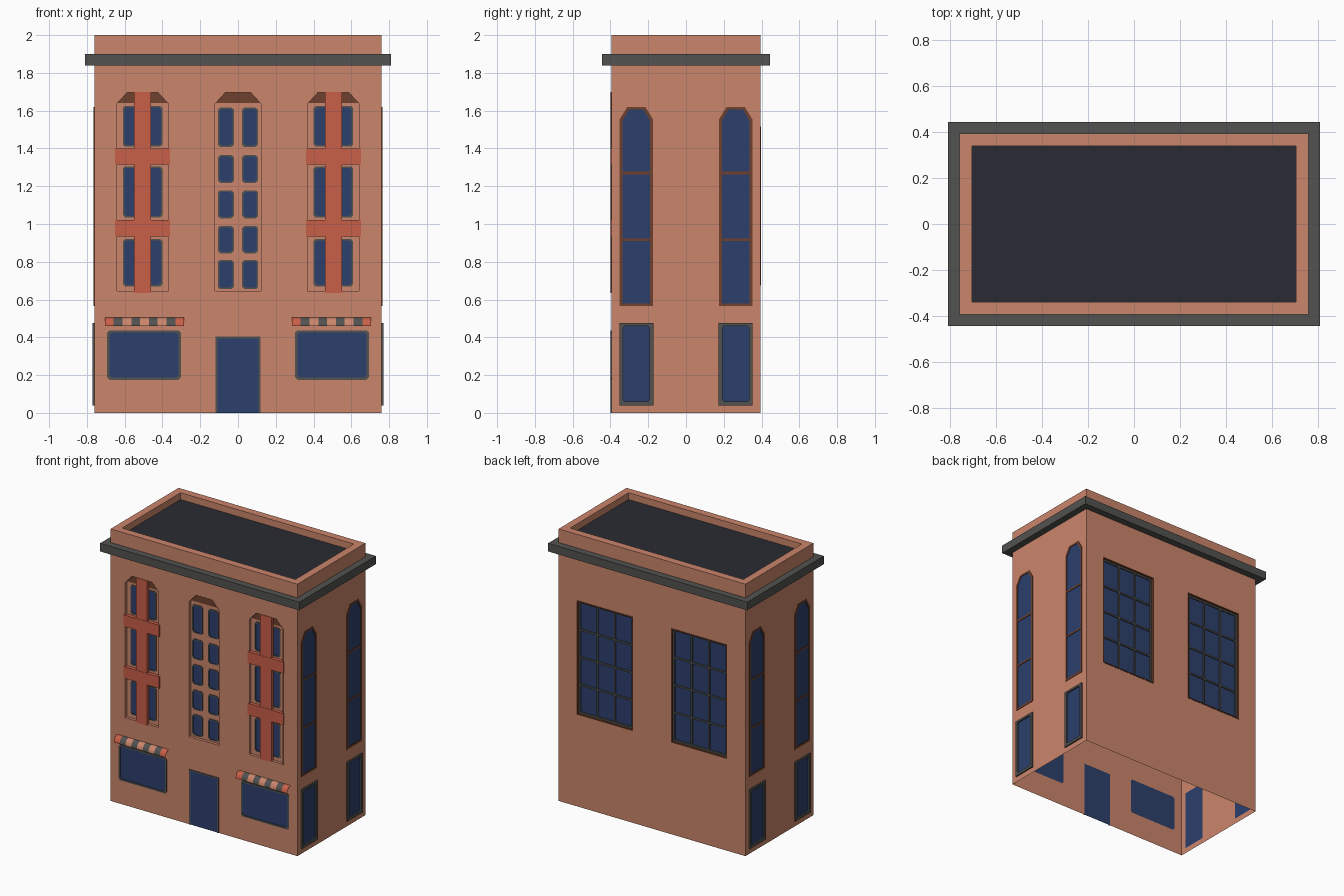
import bpy, bmesh, math
from mathutils import Matrix, Vector

if "Cube" in bpy.data.objects:
    bpy.data.objects.remove(bpy.data.objects["Cube"])


def material(name, rgb):
    m = bpy.data.materials.new(name)
    m.diffuse_color = (*rgb, 1)
    m.use_nodes = True
    m.node_tree.nodes["Principled BSDF"].inputs["Base Color"].default_value = m.diffuse_color
    return m


WALL = material("salmon wall", (0.597, 0.235, 0.147))
GLASS = material("blue glass", (0.025, 0.050, 0.150))
GREY = material("dark grey", (0.084, 0.084, 0.082))
BROWN = material("brown frame", (0.156, 0.053, 0.026))
RED = material("red band", (0.580, 0.114, 0.065))
ROOF = material("roof tar", (0.023, 0.024, 0.033))

W, D, TOP = 0.76, 0.395, 1.95


def side(u, n, dist):
    """Matrix taking (across, up, outward) to one wall of the building."""
    u, n = Vector(u), Vector(n)
    m = Matrix((u, Vector((0, 0, 1)), n)).transposed().to_4x4()
    m.translation = n * dist
    return m


FRONT = side((1, 0, 0), (0, -1, 0), D)
BACK = side((-1, 0, 0), (0, 1, 0), D)
RIGHT = side((0, 1, 0), (1, 0, 0), W)
LEFT = side((0, -1, 0), (-1, 0, 0), W)
FLAT = Matrix.Identity(4)


def rect(x0, x1, z0, z1, c=0.0):
    if not c:
        return [(x0, z0), (x1, z0), (x1, z1), (x0, z1)]
    return [(x0 + c, z0), (x1 - c, z0), (x1, z0 + c), (x1, z1 - c),
            (x1 - c, z1), (x0 + c, z1), (x0, z1 - c), (x0, z0 + c)]


def arch(x0, x1, z0, z1, cx, cz):
    return [(x0, z0), (x1, z0), (x1, z1 - cz), (x1 - cx, z1), (x0 + cx, z1), (x0, z1 - cz)]


def finish(name, bm, mats, M):
    me = bpy.data.meshes.new(name)
    bm.transform(M)
    bm.to_mesh(me)
    bm.free()
    for m in mats:
        me.materials.append(m)
    ob = bpy.data.objects.new(name, me)
    bpy.context.collection.objects.link(ob)
    return ob


def plate(name, loops, mat, M, d=0.0, thick=0.0, closed=False):
    """Fill nested outlines (inner ones are holes), optionally raised outward."""
    cu = bpy.data.curves.new(name, 'CURVE')
    cu.dimensions, cu.fill_mode = '2D', 'BOTH'
    for pts in loops:
        sp = cu.splines.new('POLY')
        sp.points.add(len(pts) - 1)
        for p, (x, y) in zip(sp.points, pts):
            p.co = (x, y, 0, 1)
        sp.use_cyclic_u = True
    tmp = bpy.data.objects.new("tmp", cu)
    bpy.context.collection.objects.link(tmp)
    dg = bpy.context.evaluated_depsgraph_get()
    me = bpy.data.meshes.new_from_object(tmp.evaluated_get(dg))
    bm = bmesh.new()
    bm.from_mesh(me)
    bpy.data.objects.remove(tmp)
    bpy.data.curves.remove(cu)
    bpy.data.meshes.remove(me)
    bmesh.ops.remove_doubles(bm, verts=bm.verts, dist=1e-5)
    for f in bm.faces:
        f.material_index = 0
        f.smooth = False
        f.normal_update()
        if f.normal.z < 0:
            f.normal_flip()
    if thick:
        r = bmesh.ops.extrude_face_region(bm, geom=bm.faces[:], use_keep_orig=closed)
        vs = [g for g in r["geom"] if isinstance(g, bmesh.types.BMVert)]
        if not closed:
            old = [f for f in bm.faces if all(v not in vs for v in f.verts)]
            bmesh.ops.delete(bm, geom=old, context='FACES_ONLY')
        bmesh.ops.translate(bm, verts=vs, vec=(0, 0, thick))
        bmesh.ops.recalc_face_normals(bm, faces=bm.faces[:])
        up = [f for f in bm.faces if abs(f.normal.z) > .9 and f.calc_center_median().z > thick / 2]
        if up and up[0].normal.z < 0:
            bmesh.ops.reverse_faces(bm, faces=bm.faces[:])
    return finish(name, bm, [mat], M @ Matrix.Translation((0, 0, d)))


# ---- roof, parapet and cornice
inner = rect(-0.705, 0.705, -0.34, 0.34)
plate("roof", [inner], ROOF, FLAT, TOP)
plate("parapet", [rect(-W, W, -D, D), inner], WALL, FLAT, TOP, 0.05)
plate("cornice", [rect(-0.81, 0.81, -0.445, 0.445), rect(-W, W, -D, D)],
      GREY, FLAT, 1.84, 0.06, True)

# ---- front wall with niches, shop windows and door notch
niches = {-0.505: 0.14, 0.0: 0.125, 0.505: 0.14}
niche_loops = [arch(c - h, c + h, 0.64, 1.70, 0.055, 0.06) for c, h in niches.items()]
shops = [rect(s * 0.498 - 0.195, s * 0.498 + 0.195, 0.175, 0.437, 0.012) for s in (-1, 1)]
outline = [(-W, 0), (-0.115, 0), (-0.115, 0.405), (0.115, 0.405), (0.115, 0), (W, 0),
           (W, TOP), (-W, TOP)]
plate("front_wall", [outline] + niche_loops + shops, WALL, FRONT)
plate("shop_glass", shops, GLASS, FRONT)
for s, loop in zip((-1, 1), shops):
    c = s * 0.498
    plate("shop_frame", [loop, rect(c - 0.183, c + 0.183, 0.187, 0.425, 0.012)],
          GREY, FRONT, 0, 0.005)
plate("door", [rect(-0.115, 0.115, 0, 0.405)], GLASS, FRONT)
plate("door_frame", [[(-0.12, 0), (-0.108, 0), (-0.108, 0.395), (0.108, 0.395), (0.108, 0),
                      (0.12, 0), (0.12, 0.405), (-0.12, 0.405)]], GREY, FRONT, 0, 0.005)

# ---- niche panels, panes and reveals
DEEP = -0.02
for (c, h), loop in zip(niches.items(), niche_loops):
    if c:
        rows = [(0.67, 0.92), (1.035, 1.305), (1.41, 1.625)]
        cols = [(-0.105, -0.015), (0.015, 0.105)]
    else:
        rows = [(0.655, 0.81), (0.845, 0.99), (1.03, 1.178), (1.217, 1.365), (1.408, 1.617)]
        cols = [(-0.107, -0.022), (0.022, 0.107)]
    panes = [(c + a, c + b, z0, z1) for a, b in cols for z0, z1 in rows]
    loops = [rect(*p, 0.012) for p in panes]
    rims = [rect(a + 0.008, b - 0.008, z0 + 0.008, z1 - 0.008, 0.012) for a, b, z0, z1 in panes]
    plate("niche_panel", [rect(c - h, c + h, 0.64, 1.64)] + loops, WALL, FRONT, DEEP)
    plate("niche_glass", loops, GLASS, FRONT, DEEP)
    plate("niche_pane_frames", loops + rims, GREY, FRONT, DEEP, 0.004)
    plate("niche_head", [arch(c - h, c + h, 1.64, 1.70, 0.055, 0.0599)], BROWN, FRONT, DEEP)
    small = arch(c - h + 0.004, c + h - 0.004, 0.644, 1.697, 0.055, 0.06)
    plate("niche_reveal", [loop, small], WALL, FRONT, DEEP, 0.021)
    if c:  # crossed red bands
        plate("red_upright", [rect(c - 0.045, c + 0.045, 0.635, 1.70)], RED, FRONT, DEEP, 0.024)
        for z in (0.935, 1.315):
            plate("red_crossband", [rect(c - 0.145, c + 0.145, z, z + 0.085)],
                  RED, FRONT, DEEP, 0.026)

# ---- striped curved awnings
N, SEG = 9, 6
for s in (-1, 1):
    bm = bmesh.new()
    grid = []
    for i in range(N + 1):
        x = s * (0.705 - 0.42 * i / N)
        arc = [math.pi / 2 * k / SEG for k in range(SEG + 1)]
        grid.append([bm.verts.new((x, 0.46 + 0.045 * math.cos(a), 0.04 * math.sin(a))) for a in arc])
    for i in range(N):
        for k in range(SEG):
            q = [grid[i][k], grid[i][k + 1], grid[i + 1][k + 1], grid[i + 1][k]]
            f = bm.faces.new(q if s < 0 else q[::-1])
            f.smooth = True
            f.material_index = 1 if i % 2 else (0 if i in (0, N - 1) else 2)
    finish("awning", bm, [RED, GREY, WALL], FRONT)

# ---- side walls: tall arched windows above, framed windows below
for M, label in ((RIGHT, "right"), (LEFT, "left")):
    holes = []
    for c in (-0.263, 0.263):
        tall = arch(c - 0.088, c + 0.088, 0.565, 1.62, 0.04, 0.065)
        low = rect(c - 0.09, c + 0.09, 0.04, 0.475)
        holes += [tall, low]
        z = (0.58, 0.91, 0.923, 1.263, 1.277)
        lights = [rect(c - 0.073, c + 0.073, z[0], z[1]), rect(c - 0.073, c + 0.073, z[2], z[3]),
                  arch(c - 0.073, c + 0.073, z[4], 1.607, 0.035, 0.06)]
        plate(label + "_tall_frame", [tall] + lights, BROWN, M, 0, 0.004)
        plate(label + "_low_frame", [low, rect(c - 0.07, c + 0.07, 0.06, 0.46, 0.01)],
              GREY, M, 0, 0.01)
    plate(label + "_wall", [rect(-D, D, 0, TOP)] + holes, WALL, M)
    plate(label + "_glass", holes, GLASS, M)

# ---- back wall: two large gridded windows
holes = []
for s in (-1, 1):
    x0, x1, z0, z1 = s * 0.383 - 0.228, s * 0.383 + 0.228, 0.675, 1.515
    hole = rect(x0, x1, z0, z1)
    holes.append(hole)
    pw, ph, g = (x1 - x0 - 0.03) / 3, (z1 - z0 - 0.03) / 4, 0.006
    lights = [rect(x0 + 0.015 + i * pw + g, x0 + 0.015 + (i + 1) * pw - g,
                   z0 + 0.015 + j * ph + g, z0 + 0.015 + (j + 1) * ph - g)
              for i in range(3) for j in range(4)]
    plate("back_glass", [hole], GLASS, BACK, DEEP)
    plate("back_window_grid", [hole] + lights, GREY, BACK, DEEP, 0.008)
    plate("back_reveal", [hole, rect(x0 + 0.008, x1 - 0.008, z0 + 0.008, z1 - 0.008)],
          BROWN, BACK, DEEP, 0.022)
plate("back_wall", [rect(-W, W, 0, TOP)] + holes, WALL, BACK)
